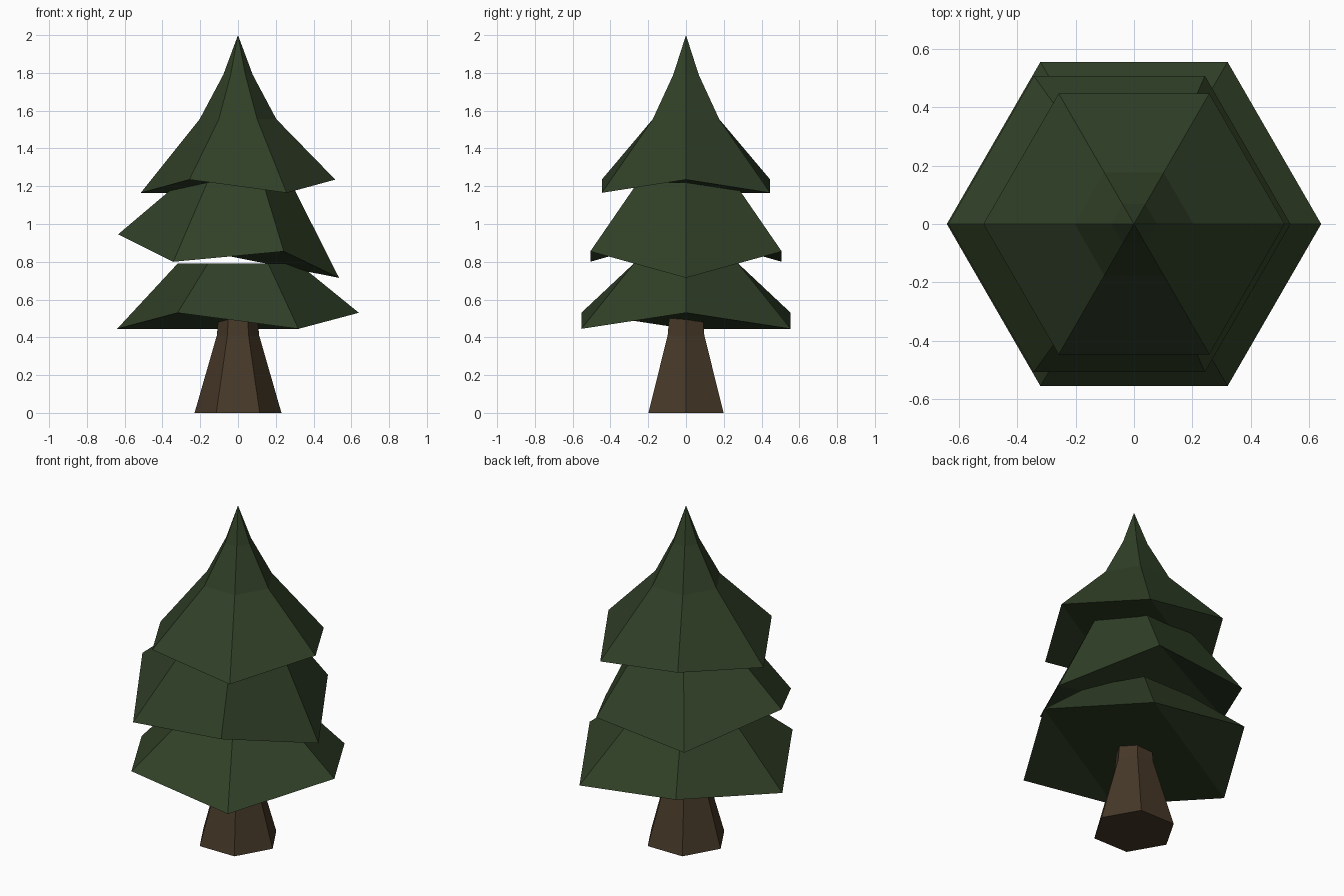
import bpy, bmesh, math

if "Cube" in bpy.data.objects:
    bpy.data.objects.remove(bpy.data.objects["Cube"])


def material(name, rgb):
    m = bpy.data.materials.new(name)
    m.diffuse_color = (*rgb, 1.0)
    m.use_nodes = True
    m.node_tree.nodes["Principled BSDF"].inputs["Base Color"].default_value = m.diffuse_color
    return m


green = material("pine_green", (0.030, 0.051, 0.020))
brown = material("bark_brown", (0.062, 0.040, 0.021))


def hexagon(bm, r, heights, cx=0.0):
    """Six vertices with a corner on +x; heights is one z or six z values."""
    if not isinstance(heights, (list, tuple)):
        heights = [heights] * 6
    return [bm.verts.new((cx + r * math.cos(i * math.pi / 3),
                          r * math.sin(i * math.pi / 3), heights[i]))
            for i in range(6)]


def stack(name, mat, rings, underside, apex=None):
    """Lofts six-sided rings (r, z, cx) upwards; closes below and above."""
    bm = bmesh.new()
    loops = [hexagon(bm, *ring) for ring in rings]
    for low, high in zip(loops, loops[1:]):
        for i in range(6):
            j = (i + 1) % 6
            bm.faces.new((low[i], low[j], high[j], high[i]))
    for face in underside:
        bm.faces.new([loops[0][i] for i in reversed(face)])
    if apex is None:
        bm.faces.new(loops[-1])
    else:
        tip = bm.verts.new((0, 0, apex))
        for i in range(6):
            bm.faces.new((loops[-1][i], loops[-1][(i + 1) % 6], tip))
    bmesh.ops.recalc_face_normals(bm, faces=bm.faces)
    mesh = bpy.data.meshes.new(name)
    bm.to_mesh(mesh)
    bm.free()
    mesh.materials.append(mat)
    obj = bpy.data.objects.new(name, mesh)
    bpy.context.collection.objects.link(obj)
    return obj


zigzag = [(1, 2, 3), (0, 1, 3, 4), (4, 5, 0)]   # folded underside
ridge = [(1, 2, 3), (0, 1, 3), (3, 4, 5), (3, 5, 0)]

# Trunk, flared at the foot
stack("trunk", brown, [(0.23, 0.0), (0.112, 0.41), (0.10, 0.54)],
      [(0, 1, 2, 3, 4, 5)])

# Lower branches, rim alternating high and low
stack("lower_branches", green,
      [(0.64, [0.53, 0.445] * 3), (0.32, 0.79)], zigzag)

# Middle branches, lopsided rim
stack("middle_branches", green,
      [(0.585, [0.715, 0.855, 0.80, 0.945, 0.80, 0.855], -0.05),
       (0.295, 1.22, -0.015)], ridge)

# Top branches, curving up to the tip
stack("top_branches", green,
      [(0.515, [1.235, 1.165] * 3), (0.203, 1.555), (0.078, 1.79)],
      zigzag, apex=2.0)
